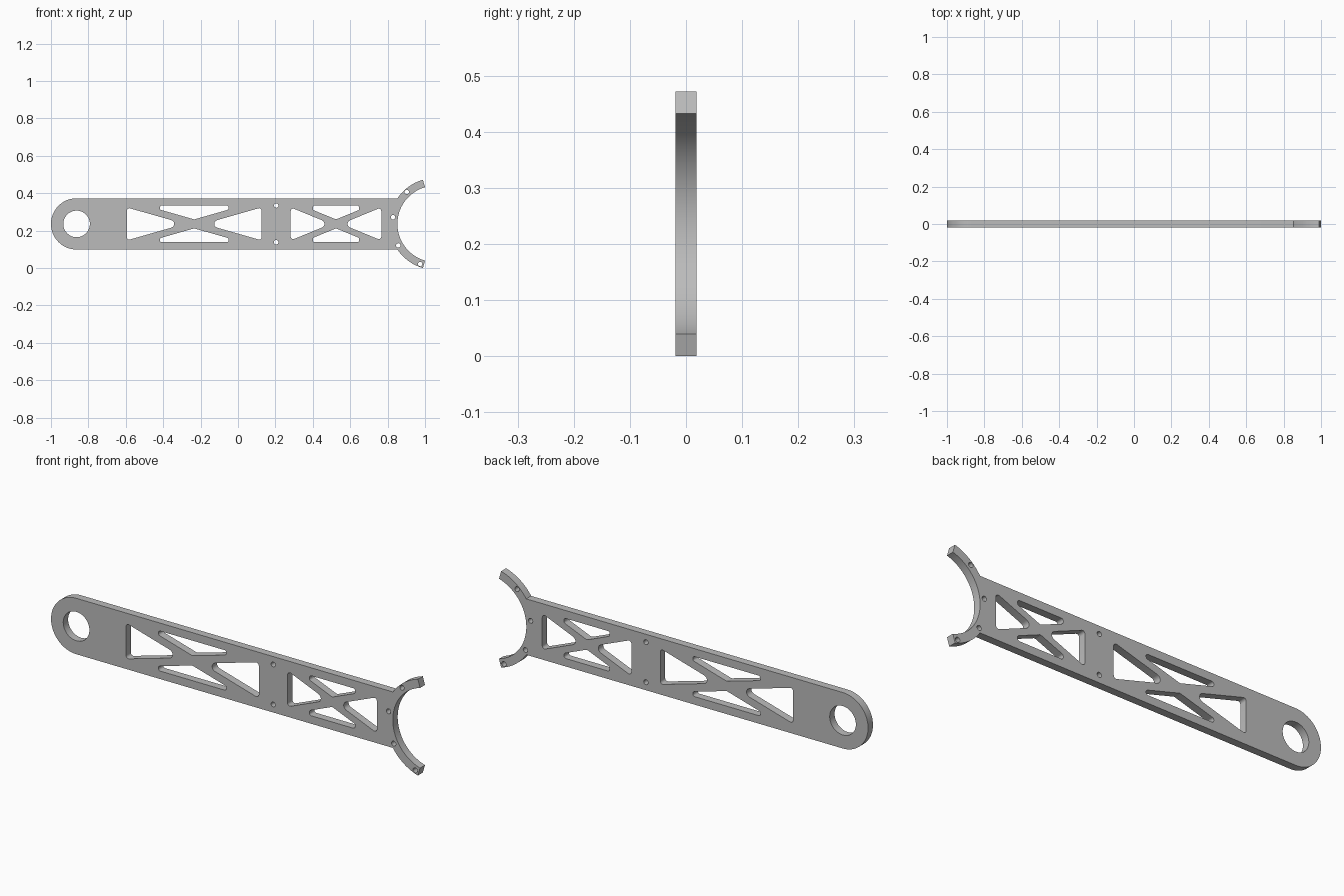
import bpy, bmesh
from math import radians, degrees, asin, cos, sin, tan, pi
from mathutils import Vector

cube = bpy.data.objects.get("Cube")
if cube:
    bpy.data.objects.remove(cube, do_unlink=True)

MID = 0.236          # height of the centre line
HALF = 0.137         # half height of the arm
THICK = 0.038
EYE_X = -0.863       # centre of the round end
RING_X, RING_IN, RING_OUT = 1.0562, 0.204, 0.2455


def arc(cx, cy, r, a0, a1, n):
    """Points on an arc, angles in degrees."""
    angles = [radians(a0 + (a1 - a0) * i / n) for i in range(n + 1)]
    return [Vector((cx + r * cos(a), cy + r * sin(a))) for a in angles]


def circle(cx, cy, r, n):
    return arc(cx, cy, r, 0, 360, n)[:-1]


def rounded(corners, n=6):
    """Polygon of (x, y, radius) corners with filleted corners."""
    pts = []
    for i, (x, y, r) in enumerate(corners):
        p = Vector((x, y))
        a = (Vector(corners[i - 1][:2]) - p).normalized()
        b = (Vector(corners[(i + 1) % len(corners)][:2]) - p).normalized()
        half = a.angle(b) / 2
        centre = p + (a + b).normalized() * (r / sin(half))
        start = p + a * (r / tan(half)) - centre
        end = p + b * (r / tan(half)) - centre
        turn = pi - 2 * half
        for k in range(n + 1):
            t = k / n
            v = (start * sin((1 - t) * turn) + end * sin(t * turn)) / sin(turn)
            pts.append(centre + v)
    return pts


def truss(cx, half_w, top_w, slope):
    """Four windows that leave an X of braces."""
    loops = []
    side_h, top_h, apex = 0.088, 0.098, 0.024
    for s in (-1, 1):
        tip = half_w - side_h / slope
        loops.append(rounded([
            (cx + s * half_w, MID + side_h, 0.013),
            (cx + s * half_w, MID - side_h, 0.013),
            (cx + s * tip, MID, 0.021)]))
        low = apex + top_w * slope
        loops.append(rounded([
            (cx - top_w, MID + s * top_h, 0.011),
            (cx + top_w, MID + s * top_h, 0.011),
            (cx + top_w, MID + s * low, 0.011),
            (cx, MID + s * apex, 0.015),
            (cx - top_w, MID + s * low, 0.011)]))
    return loops


# Outline: round end, straight arm, open ring
join = degrees(asin(HALF / RING_OUT))
outline = (arc(EYE_X, MID, HALF, 90, 270, 40)
           + arc(RING_X, MID, RING_OUT, 180 + join, 254, 16)
           + arc(RING_X, MID, RING_IN, 254, 106, 48)
           + arc(RING_X, MID, RING_OUT, 106, 180 - join, 16))

# Openings: large eye, two trusses, screw holes
loops = [outline, circle(EYE_X, MID, 0.071, 48)]
loops += truss(-0.234, 0.36, 0.184, 0.285)
loops += truss(0.524, 0.242, 0.124, 0.41)
loops += [circle(0.204, MID + s * 0.098, 0.012, 16) for s in (-1, 1)]
for i in range(4):
    a = radians(132 + 39 * i)
    loops.append(circle(RING_X + 0.23 * cos(a), MID + 0.23 * sin(a), 0.012, 16))

# Filled, extruded profile turned into a mesh
curve = bpy.data.curves.new("arm_profile", "CURVE")
curve.dimensions = "2D"
curve.fill_mode = "BOTH"
curve.extrude = THICK / 2
for pts in loops:
    spline = curve.splines.new("POLY")
    spline.points.add(len(pts) - 1)
    for point, p in zip(spline.points, pts):
        point.co = (p.x, p.y, 0, 1)
    spline.use_cyclic_u = True
arm = bpy.data.objects.new("bracket_arm", curve)
bpy.context.collection.objects.link(arm)
arm.rotation_euler.x = pi / 2
bpy.ops.object.select_all(action="DESELECT")
arm.select_set(True)
bpy.context.view_layer.objects.active = arm
bpy.ops.object.convert(target="MESH")
bpy.ops.object.transform_apply(location=False, rotation=True, scale=False)

# Weld the walls to the faces
bm = bmesh.new()
bm.from_mesh(arm.data)
bmesh.ops.remove_doubles(bm, verts=bm.verts, dist=0.0001)
bmesh.ops.recalc_face_normals(bm, faces=bm.faces)
bm.to_mesh(arm.data)
bm.free()
bpy.ops.object.shade_smooth_by_angle(angle=radians(30))

# Material
grey = bpy.data.materials.new("plain_grey")
grey.use_nodes = True
colour = (0.5, 0.5, 0.5, 1)
grey.diffuse_color = colour
grey.node_tree.nodes["Principled BSDF"].inputs["Base Color"].default_value = colour
arm.data.materials.clear()
arm.data.materials.append(grey)
